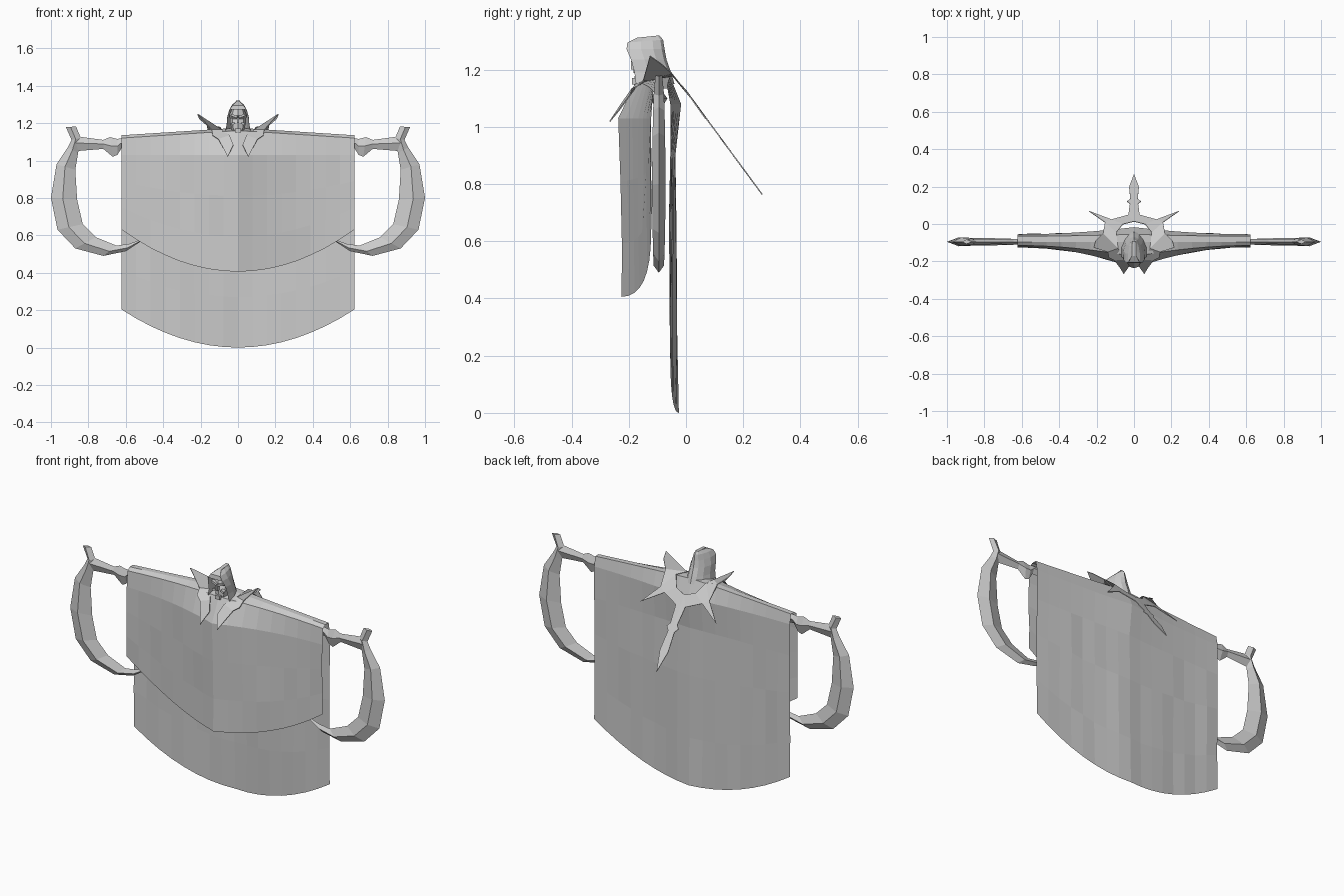
import bpy
import bmesh
import math
import random

random.seed(4)
if "Cube" in bpy.data.objects:
    bpy.data.objects.remove(bpy.data.objects["Cube"], do_unlink=True)

grey = bpy.data.materials.new("plain grey")
grey.use_nodes = True
colour = (0.6, 0.6, 0.6, 1)
grey.diffuse_color = colour
grey.node_tree.nodes["Principled BSDF"].inputs["Base Color"].default_value = colour


def finish(name, bm, mirror=False):
    """Turn a bmesh into a flat-shaded object, mirrored over x if asked."""
    bmesh.ops.recalc_face_normals(bm, faces=bm.faces)
    mesh = bpy.data.meshes.new(name)
    bm.to_mesh(mesh)
    bm.free()
    mesh.materials.append(grey)
    obj = bpy.data.objects.new(name, mesh)
    bpy.context.scene.collection.objects.link(obj)
    if mirror:
        mod = obj.modifiers.new("mirror", 'MIRROR')
        mod.use_clip = True
    return obj


def loft(name, rings, closed=True, caps=True, mirror=False):
    """Skin a list of equally long point rows."""
    bm = bmesh.new()
    rows = [[bm.verts.new(p) for p in ring] for ring in rings]
    count = len(rows[0])
    for a, b in zip(rows, rows[1:]):
        for i in range(count if closed else count - 1):
            j = (i + 1) % count
            bm.faces.new((a[i], a[j], b[j], b[i]))
    if caps:
        bm.faces.new(rows[0])
        bm.faces.new(rows[-1])
    return finish(name, bm, mirror)


# Robe: one cloth from the front hem over the arms to the back hem
HALF = 0.622
COLUMNS = 16


def robe_profile(x):
    e = abs(x) / HALF
    c = (1 - e) ** 2
    front, back = -0.122 - 0.115 * c, -0.055 + 0.03 * c
    top = 1.135 + 0.04 * (1 - e)
    front_hem = 0.406 + 0.224 * e * e
    back_hem = 0.203 * e * e
    points = []
    for t in (0, 0.3, 0.65, 1):
        fold = random.uniform(-0.005, 0.005) if 0 < t < 1 else 0
        points.append((x, front + 0.012 * c * (1 - t) + fold,
                       front_hem + (1.03 - front_hem) * t))
    points += [(x, -0.115 - 0.06 * c, top - 0.015), (x, -0.095, top),
               (x, -0.065 + 0.01 * c, top), (x, back + 0.008 * c, 1.08)]
    for t in (0, 0.3, 0.7, 1):
        fold = random.uniform(-0.005, 0.005) if 0 < t < 1 else 0
        points.append((x, back - 0.012 * c * (1 - t) + fold,
                       0.9 + (back_hem - 0.9) * t))
    return points


loft("robe", [robe_profile(HALF * (2 * i / COLUMNS - 1)) for i in range(COLUMNS + 1)],
     closed=False, caps=False)


# Crescent blades and arms: diamond sections between an outer and an inner edge
def diamond(ox, oz, ix, iz, thick):
    y, mx, mz = -0.095, ox + (ix - ox) * 0.45, oz + (iz - oz) * 0.45
    return [(ox, y, oz), (mx, y - thick, mz), (ix, y, iz), (mx, y + thick, mz)]


blade = [
    (0.92, 1.178, 0.866, 1.182, 0.012),
    (0.89, 1.11, 0.84, 1.12, 0.018),
    (0.91, 1.07, 0.855, 1.04, 0.02),
    (0.97, 0.98, 0.87, 0.95, 0.022),
    (1.0, 0.80, 0.86, 0.79, 0.024),
    (0.965, 0.63, 0.83, 0.66, 0.022),
    (0.87, 0.53, 0.76, 0.59, 0.02),
    (0.72, 0.49, 0.65, 0.545, 0.018),
    (0.60, 0.515, 0.58, 0.555, 0.012),
    (0.50, 0.58, 0.498, 0.585, 0.002),
]
loft("crescent_blade", [diamond(*s) for s in blade], mirror=True)

arm = [
    (0.87, 1.13, 0.87, 1.05, 0.016),
    (0.72, 1.11, 0.72, 1.062, 0.012),
    (0.685, 1.125, 0.67, 1.02, 0.016),
    (0.645, 1.115, 0.645, 1.03, 0.016),
    (0.62, 1.12, 0.62, 1.07, 0.014),
    (0.10, 1.14, 0.10, 1.05, 0.03),
]
loft("arm", [diamond(*s) for s in arm], mirror=True)


# Hood: horseshoe rows open at the front, rising to a peak
def horseshoe(z, width, front, back, droop=0):
    row = []
    for i in range(9):
        a = math.pi * i / 8
        depth = math.sin(a)
        row.append((width * math.cos(a) * (1 - 0.1 * (i in (0, 8))),
                    front + (back - front) * depth, z - droop * depth))
    return row


hood = [
    horseshoe(1.15, 0.075, -0.175, -0.04),
    horseshoe(1.19, 0.066, -0.18, -0.052),
    horseshoe(1.235, 0.062, -0.192, -0.068),
    horseshoe(1.272, 0.05, -0.208, -0.075),
    horseshoe(1.295, 0.034, -0.205, -0.08, -0.01),
    horseshoe(1.312, 0.012, -0.17, -0.094, -0.008),
]
loft("hood", hood, closed=False, caps=False)
peak = [[(s * w, y, z) for s in (-1, 1)] for w, y, z in
        ((0.045, -0.208, 1.272), (0.03, -0.205, 1.295), (0.011, -0.17, 1.314), (0.01, -0.094, 1.32))]
loft("hood_peak", peak, closed=False, caps=False)


# Skull face inside the hood
def oval(z, width, front, back=-0.09):
    mid = (front + back) / 2
    return [(width * math.cos(a), mid + (back - front) / 2 * math.sin(a), z)
            for a in (math.tau * i / 8 for i in range(8))]


loft("skull", [oval(1.14, 0.03, -0.165), oval(1.165, 0.034, -0.18), oval(1.20, 0.042, -0.178),
               oval(1.222, 0.043, -0.168), oval(1.24, 0.046, -0.184), oval(1.285, 0.03, -0.17)])


def block(name, size, at, tilt=0, mirror=False):
    bm = bmesh.new()
    bmesh.ops.create_cube(bm, size=1)
    for v in bm.verts:
        x, y, z = (v.co[i] * size[i] for i in range(3))
        v.co = (at[0] + x * math.cos(tilt) - z * math.sin(tilt), at[1] + y,
                at[2] + x * math.sin(tilt) + z * math.cos(tilt))
    finish(name, bm, mirror)


block("brow", (0.036, 0.02, 0.012), (0.021, -0.18, 1.238), 0.35, True)
block("cheek", (0.02, 0.02, 0.012), (0.026, -0.174, 1.198), -0.4, True)
block("nose", (0.01, 0.02, 0.03), (0, -0.183, 1.215))
block("chin", (0.03, 0.02, 0.022), (0, -0.178, 1.16))

# Spiked collar: thin folded sheet, one half mirrored
bm = bmesh.new()


def corner(x, y, z):
    return bm.verts.new((x, y, z))


prong, prong_in = corner(0.055, -0.268, 1.02), corner(0.025, -0.225, 1.085)
prong_out, barb = corner(0.075, -0.235, 1.06), corner(0.135, -0.18, 1.135)
front_in, front_out = corner(0.045, -0.19, 1.135), corner(0.105, -0.195, 1.115)
side_in, side_out = corner(0.085, -0.13, 1.165), corner(0.14, -0.15, 1.165)
horn_out, horn_in = corner(0.215, -0.126, 1.25), corner(0.205, -0.09, 1.225)
shoulder, rear_in = corner(0.165, -0.05, 1.19), corner(0.095, -0.045, 1.18)
rear_out, spur = corner(0.155, 0.01, 1.115), corner(0.24, 0.07, 1.03)
spur_base, back_in = corner(0.12, 0.025, 1.095), corner(0.06, 0, 1.13)
back_out, centre_in = corner(0.03, 0.05, 1.06), corner(0, 0.015, 1.11)
stem, stem_mid = corner(0.022, 0.11, 0.98), corner(0, 0.11, 0.98)
thorn, low = corner(0.037, 0.122, 0.963), corner(0.02, 0.135, 0.945)
wide, tip = corner(0.026, 0.2, 0.858), corner(0, 0.268, 0.765)
for face in (
        (prong, prong_out, front_out, front_in, prong_in),
        (front_out, barb, side_out, side_in, front_in),
        (side_out, horn_out, horn_in, shoulder, side_in),
        (side_in, shoulder, rear_out, rear_in),
        (rear_out, spur, spur_base),
        (rear_in, rear_out, spur_base, back_in),
        (back_in, spur_base, back_out, centre_in),
        (centre_in, back_out, stem, stem_mid),
        (stem, thorn, low),
        (stem_mid, stem, low, wide, tip)):
    bm.faces.new(face)
collar = finish("spiked_collar", bm, True)
collar.modifiers.new("thickness", 'SOLIDIFY').thickness = 0.004
